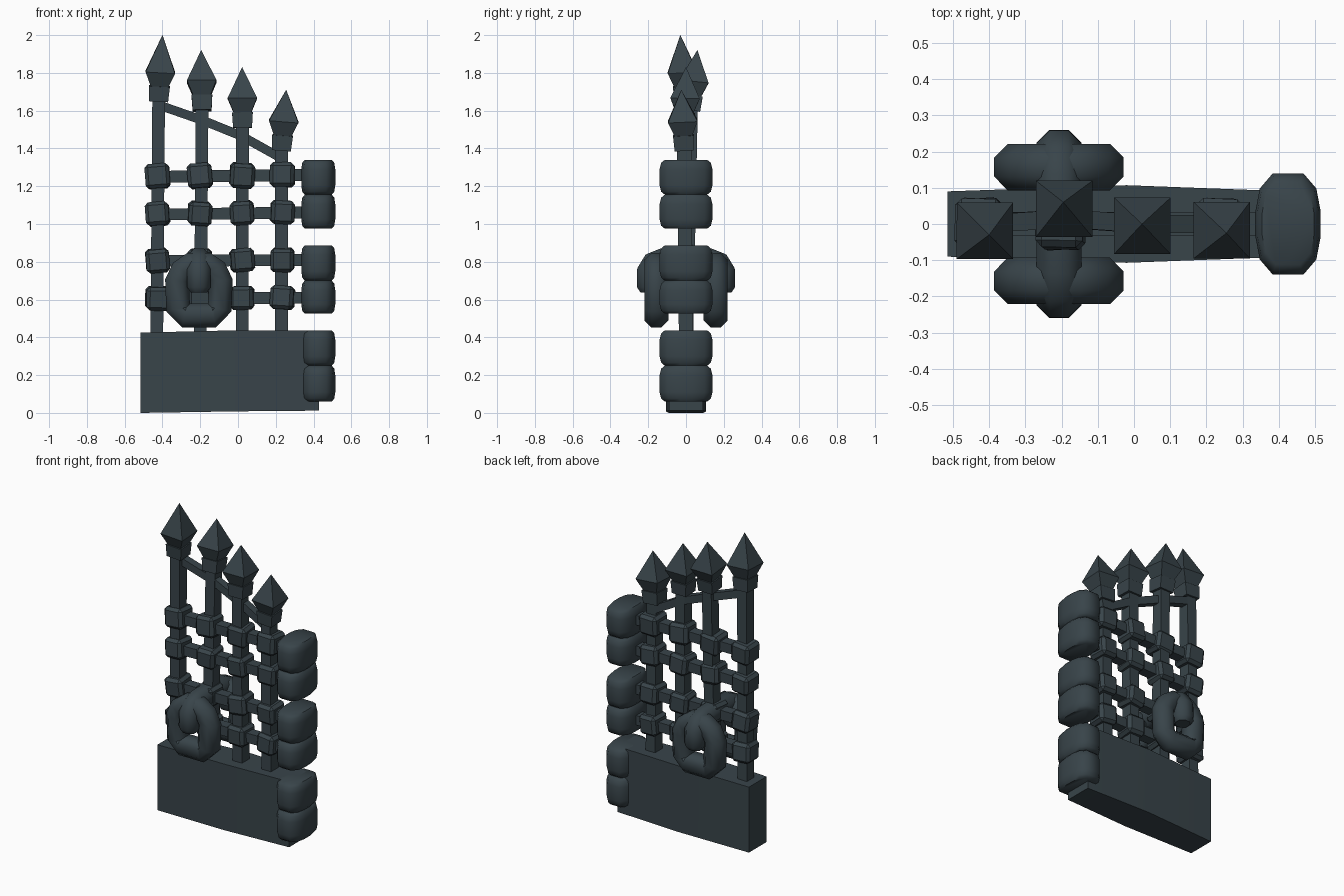
import bpy, bmesh, math, random
from mathutils import Vector, Matrix, Euler

if "Cube" in bpy.data.objects:
    bpy.data.objects.remove(bpy.data.objects["Cube"])

random.seed(4)
iron = bpy.data.materials.new("dark slate iron")
iron.diffuse_color = (0.040, 0.058, 0.068, 1)
iron.use_nodes = True
iron.node_tree.nodes["Principled BSDF"].inputs["Base Color"].default_value = iron.diffuse_color


def finish(bm, name, smooth=None):
    bmesh.ops.recalc_face_normals(bm, faces=bm.faces)
    me = bpy.data.meshes.new(name)
    bm.to_mesh(me)
    bm.free()
    me.materials.append(iron)
    if smooth:
        me.shade_smooth()
        me.set_sharp_from_angle(angle=math.radians(smooth))
    ob = bpy.data.objects.new(name, me)
    bpy.context.collection.objects.link(ob)
    return ob


def bevel(bm, width, segs=1, min_angle=0.5):
    edges = [e for e in bm.edges if e.calc_face_angle(0) > min_angle]
    bmesh.ops.bevel(bm, geom=edges, offset=width, segments=segs, profile=0.5,
                    affect='EDGES', clamp_overlap=True)


def box(name, loc, size, rot=(0, 0, 0), bev=0, segs=1, smooth=None):
    bm = bmesh.new()
    bmesh.ops.create_cube(bm, size=1)
    bmesh.ops.scale(bm, vec=size, verts=bm.verts)
    if bev:
        bevel(bm, bev, segs)
    bm.transform(Matrix.Translation(loc) @ Euler(rot).to_matrix().to_4x4())
    return finish(bm, name, smooth)


def loft(bm, rings, closed=False):
    vs = [[bm.verts.new(p) for p in r] for r in rings]
    n = len(vs[0])
    pairs = list(zip(vs, vs[1:])) + ([(vs[-1], vs[0])] if closed else [])
    for a, b in pairs:
        for i in range(n):
            bm.faces.new((a[i], a[(i + 1) % n], b[(i + 1) % n], b[i]))
    if not closed:
        bm.faces.new(vs[0])
        bm.faces.new(vs[-1])


def beam(name, a, b, w, d):
    """Square bar from a to b, d is its depth in y."""
    a, b = Vector(a), Vector(b)
    v = b - a
    ang = math.atan2(v.x, v.z)
    tilt = -math.asin(v.y / v.length)
    bm = bmesh.new()
    bmesh.ops.create_cube(bm, size=1)
    bmesh.ops.scale(bm, vec=(w, d, v.length), verts=bm.verts)
    bm.transform(Matrix.Translation((a + b) / 2) @ Matrix.Rotation(ang, 4, 'Y')
                 @ Matrix.Rotation(tilt, 4, 'X'))
    return finish(bm, name)


def tube(name, path, normal, r, closed=False, taper=None):
    """Faceted round bar swept along a planar path."""
    bm, rings, n = bmesh.new(), [], len(path)
    pts, normal = [Vector(p) for p in path], Vector(normal)
    for i, p in enumerate(pts):
        nx = pts[(i + 1) % n] if closed else pts[min(i + 1, n - 1)]
        t = (nx - (pts[i - 1] if closed else pts[max(i - 1, 0)])).normalized()
        s = t.cross(normal)
        k = r * (taper[i] if taper else 1)
        rings.append([p + (s * math.cos(q) + normal * math.sin(q)) * k / math.cos(math.pi / 8)
                      for q in [(j + 0.5) * math.pi / 4 for j in range(8)]])
    loft(bm, rings, closed)
    return finish(bm, name, 50)


# heavy bottom panel, slightly thicker in the middle
bm = bmesh.new()
loft(bm, [[(x, -y, z0), (x, y, z0), (x, y, z1), (x, -y, z1)] for x, y, z0, z1 in
          [(-0.515, 0.09, 0.0, 0.425), (-0.02, 0.107, 0.008, 0.437), (0.43, 0.09, 0.012, 0.437)]])
bevel(bm, 0.036, 2)
finish(bm, "bottom_panel", 40)

# posts: bottom x, top x, top y, collar base z, apex (x, y, z)
posts = [(-0.43, -0.42, -0.01, 1.65, (-0.40, -0.03, 2.0)),
         (-0.20, -0.19, 0.025, 1.60, (-0.195, 0.06, 1.92)),
         (0.022, 0.024, -0.01, 1.51, (0.022, 0.0, 1.83)),
         (0.23, 0.23, -0.01, 1.39, (0.255, -0.025, 1.71))]
for i, (xb, xt, yt, zc, apex) in enumerate(posts, 1):
    beam(f"post_{i}", (xb, 0, 0.38), (xt, yt, zc + 0.03), 0.067, 0.075)
    base = Vector((xt, yt, zc))
    axis = Vector(apex) - base
    rot = Vector((0, 0, 1)).rotation_difference(axis).to_matrix().to_4x4()
    frame = Matrix.Translation(base) @ rot
    # collar
    bm = bmesh.new()
    loft(bm, [[(-w, -w, z), (w, -w, z), (w, w, z), (-w, w, z)]
              for w, z in [(0.05, 0), (0.055, 0.08)]])
    bm.transform(frame)
    finish(bm, f"post_collar_{i}")
    # spear tip
    bm = bmesh.new()
    loft(bm, [[(-w, -w, z), (w, -w, z), (w, w, z), (-w, w, z)]
              for w, z in [(0.045, 0.075), (0.078, 0.155), (0.0005, axis.length)]])
    bm.transform(frame)
    finish(bm, f"spear_tip_{i}")

# crossbars and the clamps at each crossing
rows = [(1.25, 1.26), (1.05, 1.062), (0.805, 0.81), (0.605, 0.61)]
for r, (za, zb) in enumerate(rows, 1):
    beam(f"crossbar_{r}", (-0.43, 0, za), (0.39, 0, zb), 0.062, 0.065)
    for c, x in enumerate((-0.426, -0.202, 0.022, 0.235), 1):
        rot = [random.uniform(-0.1, 0.1) for _ in range(3)]
        s = 0.13 if r == 1 else 0.124
        box(f"clamp_{r}_{c}", (x, 0, za + (zb - za) * c / 4), (s, 0.135, s), rot, 0.018)

# sloping top rail
slope = [(-0.42, 0, 1.63), (-0.19, 0.015, 1.55), (0.02, 0, 1.465), (0.235, 0, 1.345)]
for i in range(3):
    beam(f"sloping_rail_{i + 1}", slope[i], slope[i + 1], 0.048, 0.05)

# hinge barrels, two per hinge
for i, (z0, zm, z1) in enumerate([(0.06, 0.25, 0.437), (0.525, 0.70, 0.887), (0.975, 1.155, 1.34)], 1):
    for part, a, b in (("lower", z0, zm), ("upper", zm, z1)):
        bm = bmesh.new()
        out = [(0.042, -0.14), (0.078, -0.098), (0.09, -0.035), (0.09, 0.035), (0.078, 0.098), (0.042, 0.14)]
        out += [(-x, y) for x, y in reversed(out)]
        loft(bm, [[(0.425 + x * k, y * k, z) for x, y in out] for k, z in
                  [(0.8, a), (0.94, a + 0.016), (1, a + 0.05), (1, b - 0.05), (0.94, b - 0.016), (0.8, b)]])
        finish(bm, f"hinge_{i}_{part}", 50)

# pull ring and its hook on both faces
for side, s in (("front", -1), ("back", 1)):
    ring = [(-0.13, 0.515), (-0.097, 0.55), (-0.092, 0.70), (-0.12, 0.755), (-0.16, 0.785)]
    path = [(x, s * 0.157, z) for x, z in ring]
    path += [(-0.414 - x, y, z) for x, y, z in reversed(path)]
    tube(f"{side}_pull_ring", path, (0, 1, 0), 0.064, True)
    hook = [(0.0, 0.81), (0.13, 0.808), (0.175, 0.79), (0.197, 0.755), (0.198, 0.665), (0.198, 0.638)]
    tube(f"{side}_ring_hook", [(-0.207, s * y, z) for y, z in hook], (1, 0, 0), 0.062,
         taper=[1, 1, 1, 1, 1, 0.7])
